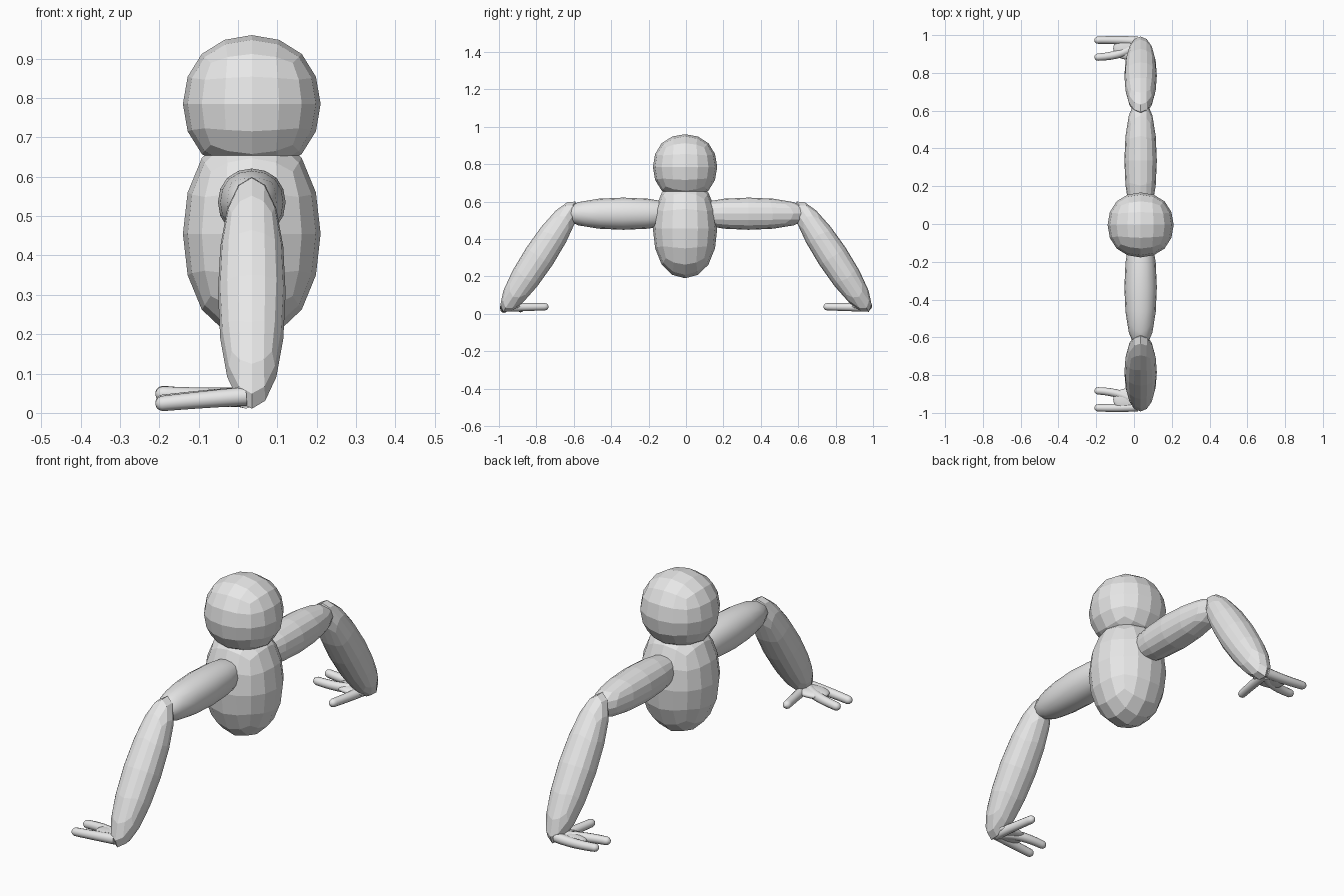
import bpy, math
from mathutils import Matrix, Vector

if "Cube" in bpy.data.objects:
    bpy.data.objects.remove(bpy.data.objects["Cube"])

CX = 0.035  # centre line of head, torso and arms

grey = bpy.data.materials.new("light_grey")
grey.diffuse_color = (0.8, 0.8, 0.8, 1)
grey.use_nodes = True
grey.node_tree.nodes["Principled BSDF"].inputs["Base Color"].default_value = grey.diffuse_color


def blob(name, centre, radii, tilt=0.0, smooth=False, levels=2):
    """Rounded cube stretched to the given half sizes, tilted about x."""
    bpy.ops.mesh.primitive_cube_add(size=2)
    ob = bpy.context.object
    ob.name = name
    mod = ob.modifiers.new("round", 'SUBSURF')
    mod.levels = levels
    bpy.ops.object.modifier_apply(modifier=mod.name)
    me = ob.data
    top = max(v.co.z for v in me.vertices)
    me.transform(Matrix.Translation(centre) @ Matrix.Rotation(tilt, 4, 'X')
                 @ Matrix.Diagonal((*[r / top for r in radii], 1)))
    me.polygons.foreach_set("use_smooth", [smooth] * len(me.polygons))
    me.materials.append(grey)
    return ob


def finger(name, start, bend, tip, r0, r1):
    """Tapered tube with a rounded tip along a curved path."""
    a, b, c = Vector(start), Vector(bend), Vector(tip)
    cu = bpy.data.curves.new(name, 'CURVE')
    cu.dimensions = '3D'
    cu.bevel_depth = 1
    cu.bevel_resolution = 4
    cu.use_fill_caps = True
    ts = [i / 10 for i in range(10)] + [0.94, 0.97, 0.99, 1.0]
    sp = cu.splines.new('POLY')
    sp.points.add(len(ts) - 1)
    length = (c - b).length * 2
    for p, t in zip(sp.points, ts):
        p.co = (*((1 - t) ** 2 * a + 2 * t * (1 - t) * b + t * t * c), 1)
        r = r0 + (r1 - r0) * t
        left = min(1, (1 - t) * length / r)
        p.radius = r * max(0.1, math.sqrt(1 - (1 - left) ** 2))
    ob = bpy.data.objects.new(name, cu)
    bpy.context.collection.objects.link(ob)
    bpy.ops.object.select_all(action='DESELECT')
    ob.select_set(True)
    bpy.context.view_layer.objects.active = ob
    bpy.ops.object.convert(target='MESH')
    ob = bpy.context.object
    ob.data.polygons.foreach_set("use_smooth", [True] * len(ob.data.polygons))
    ob.data.materials.clear()
    ob.data.materials.append(grey)


# Head and torso
blob("head", (CX, -0.005, 0.785), (0.175, 0.172, 0.175))
blob("torso", (CX, -0.005, 0.455), (0.175, 0.172, 0.265))

for side, s, lift in (("front", -1, 0.0), ("back", 1, 0.03)):
    # Arm: horizontal upper part, sloping lower part
    blob(side + "_upper_arm", (CX, s * 0.335, 0.535), (0.086, 0.33, 0.086),
         smooth=s < 0)
    blob(side + "_lower_arm", (CX, s * 0.785, 0.305), (0.086, 0.084, 0.352),
         tilt=s * math.atan2(0.38, 0.58))

    # Hand: flat palm and three spread fingers
    blob(side + "_palm", (-0.03, s * 0.93, 0.04), (0.08, 0.06, 0.02),
         smooth=True, levels=3)
    finger(side + "_outer_finger", (0.02, s * 0.968, 0.042),
           (-0.08, s * 0.976, 0.035), (-0.21, s * 0.973, 0.022 + lift),
           0.024, 0.019)
    finger(side + "_middle_finger", (0.01, s * 0.95, 0.04),
           (-0.06, s * 0.885, 0.04), (-0.21, s * 0.883, 0.025 + lift * 0.8),
           0.025, 0.019)
    finger(side + "_inner_finger", (0.02, s * 0.96, 0.035),
           (0.01, s * 0.88, 0.035), (-0.02, s * 0.735, 0.038),
           0.024, 0.019)
